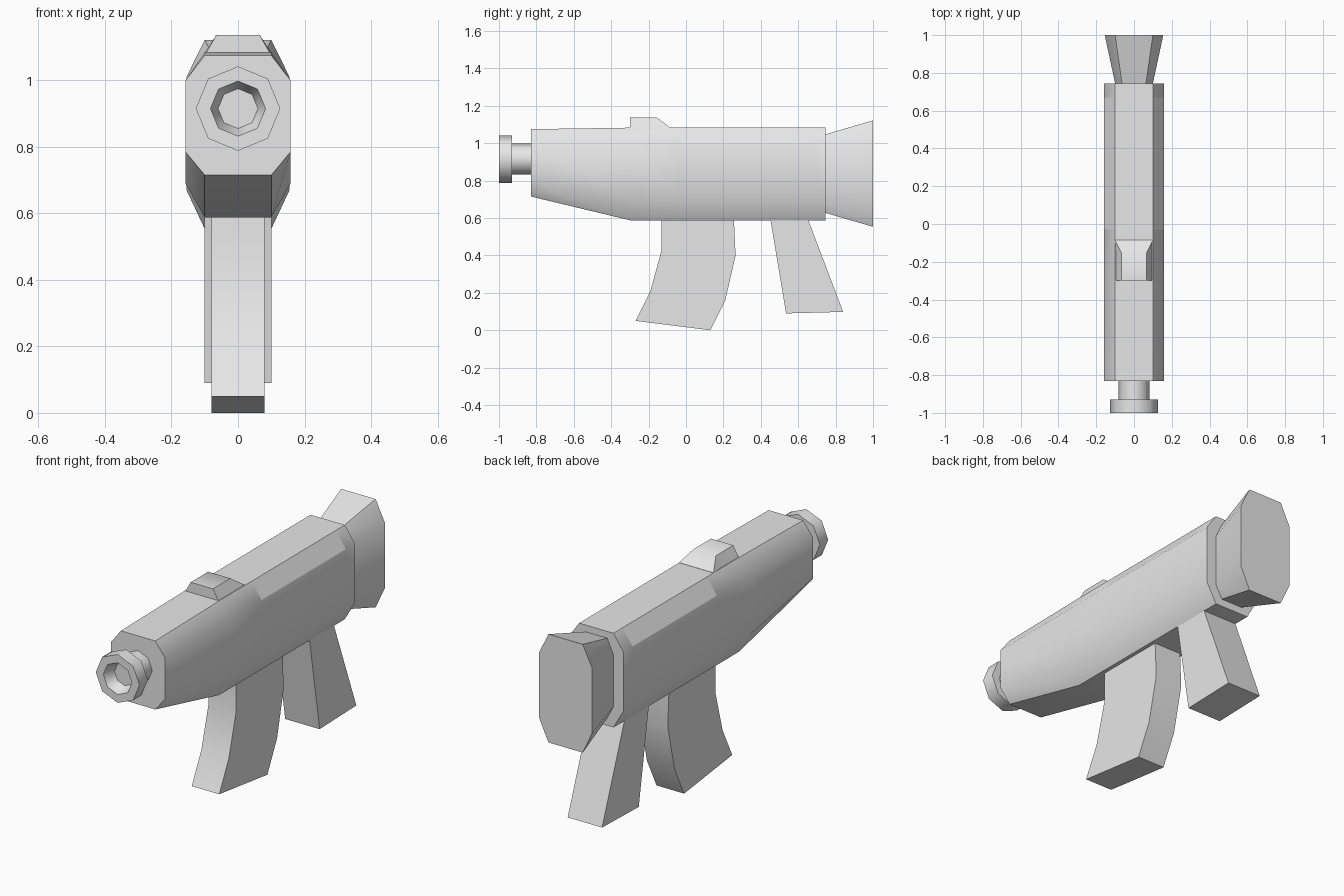
import bpy
import bmesh
from math import radians, sin, cos, tau

cube = bpy.data.objects.get("Cube")
if cube:
    bpy.data.objects.remove(cube, do_unlink=True)

grey = bpy.data.materials.new("plain grey")
grey.use_nodes = True
colour = (0.8, 0.8, 0.8, 1)
grey.diffuse_color = colour
grey.node_tree.nodes["Principled BSDF"].inputs["Base Color"].default_value = colour


def loft(name, rings):
    """Skin a row of equal rings, cap both ends and smooth the shallow edges."""
    bm = bmesh.new()
    rows = [[bm.verts.new(p) for p in ring] for ring in rings]
    n = len(rows[0])
    for a, b in zip(rows, rows[1:]):
        for i in range(n):
            j = (i + 1) % n
            bm.faces.new((a[i], a[j], b[j], b[i]))
    bm.faces.new(rows[0])
    bm.faces.new(rows[-1])
    bmesh.ops.recalc_face_normals(bm, faces=bm.faces)
    mesh = bpy.data.meshes.new(name)
    bm.to_mesh(mesh)
    bm.free()
    mesh.shade_smooth()
    mesh.set_sharp_from_angle(angle=radians(50))
    mesh.materials.append(grey)
    obj = bpy.data.objects.new(name, mesh)
    bpy.context.collection.objects.link(obj)
    return obj


def mirrored(y, half):
    """Ring at depth y from (x, z) points on one side, top to bottom."""
    return [(x, y, z) for x, z in half] + [(-x, y, z) for x, z in reversed(half)]


def slab(name, half_width, profile):
    """Side profile of (y, z) points given thickness across x."""
    return loft(name, [[(x, y, z) for y, z in profile] for x in (-half_width, half_width)])


# Body: chamfered tube whose underside rises toward the front
full = [(0.10, 1.083), (0.158, 1.0), (0.158, 0.69), (0.10, 0.588)]
nose = [(0.10, 1.075), (0.158, 1.0), (0.158, 0.785), (0.10, 0.715)]
body = loft("body", [mirrored(-0.83, nose)]
            + [mirrored(y, full) for y in (-0.30, -0.03, 0.67, 0.745)])

# Flat panels on the upper chamfers
for face in body.data.polygons:
    c = face.center
    if -0.03 < c.y < 0.67 and c.z > 1.0 and abs(c.x) > 0.1:
        face.use_smooth = False

# Flared stock
loft("stock", [
    mirrored(0.72, [(0.06, 1.04), (0.095, 0.965), (0.095, 0.70), (0.06, 0.635)]),
    mirrored(1.0, [(0.10, 1.122), (0.155, 1.01), (0.155, 0.67), (0.10, 0.553)])])

# Raised sight with a ramp behind it
raised = [(0.065, 1.137), (0.10, 1.075)]
loft("sight", [mirrored(-0.30, raised), mirrored(-0.155, raised),
               mirrored(-0.085, [(0.10, 1.084), (0.10, 1.075)])])

# Eight-sided barrel with a collar and a tapered bore
barrel = [(0.083, -0.80), (0.083, -0.93), (0.127, -0.93),
          (0.127, -1.0), (0.083, -1.0), (0.06, -0.94)]
loft("barrel", [[(r * sin(k * tau / 8), y, 0.915 + r * cos(k * tau / 8))
                 for k in range(8)] for r, y in barrel])

# Curved magazine and rear grip
slab("magazine", 0.08, [(-0.13, 0.62), (-0.13, 0.43), (-0.19, 0.21), (-0.27, 0.05),
                        (0.13, 0.0), (0.21, 0.16), (0.265, 0.40), (0.255, 0.62)])
slab("grip", 0.10, [(0.45, 0.60), (0.535, 0.09), (0.84, 0.098), (0.65, 0.60)])
